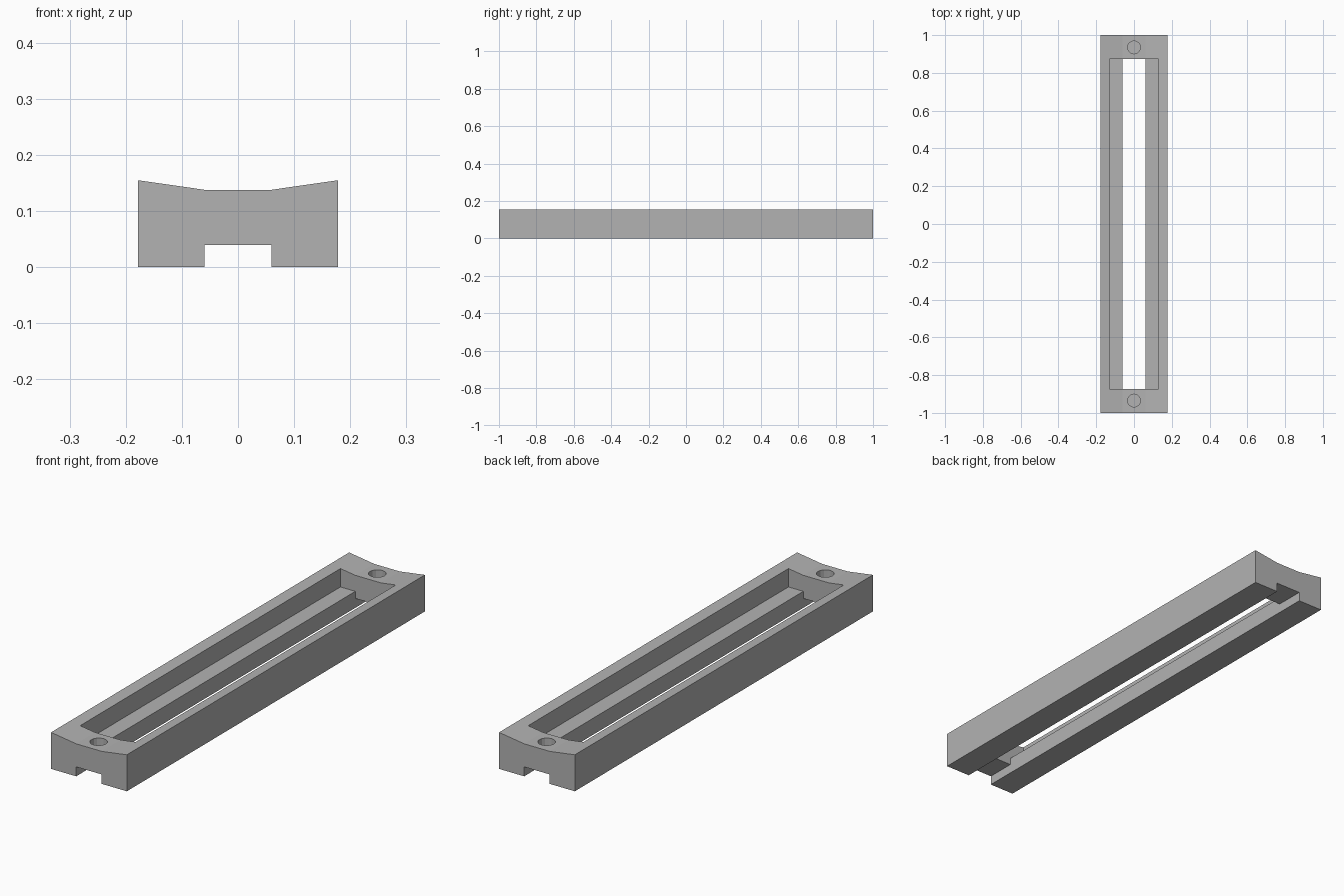
import bpy
import bmesh

if "Cube" in bpy.data.objects:
    bpy.data.objects.remove(bpy.data.objects["Cube"], do_unlink=True)

# Main sizes
HALF_W, SLOT_W, POCKET_W = 0.178, 0.06, 0.13
POCKET_END, HOLE_Y, HOLE_R = 0.873, 0.935, 0.034
CHANNEL_Z, FLOOR_Z, TOP_MID, TOP_EDGE = 0.04, 0.07, 0.138, 0.155

grey = bpy.data.materials.new("plain grey")
grey.use_nodes = True
colour = (0.45, 0.45, 0.45, 1)
grey.diffuse_color = colour
grey.node_tree.nodes["Principled BSDF"].inputs["Base Color"].default_value = colour


def extruded(name, half_profile, half_len):
    """Mirror a right-hand x,z profile and extrude it along y."""
    profile = half_profile + [(-x, z) for x, z in reversed(half_profile)]
    bm = bmesh.new()
    face = bm.faces.new([bm.verts.new((x, -half_len, z)) for x, z in profile])
    new = bmesh.ops.extrude_face_region(bm, geom=[face])["geom"]
    verts = [v for v in new if isinstance(v, bmesh.types.BMVert)]
    bmesh.ops.translate(bm, verts=verts, vec=(0, 2 * half_len, 0))
    bmesh.ops.recalc_face_normals(bm, faces=bm.faces)
    mesh = bpy.data.meshes.new(name)
    bm.to_mesh(mesh)
    bm.free()
    mesh.materials.append(grey)
    obj = bpy.data.objects.new(name, mesh)
    bpy.context.collection.objects.link(obj)
    return obj


def cut(target, cutter):
    """Subtract the cutter and remove it."""
    mod = target.modifiers.new(cutter.name, "BOOLEAN")
    mod.operation = "DIFFERENCE"
    mod.solver = "EXACT"
    mod.object = cutter
    cutter.hide_render = True
    bpy.context.view_layer.objects.active = target
    bpy.ops.object.modifier_apply(modifier=mod.name)
    bpy.data.objects.remove(cutter, do_unlink=True)


# Long bar with a dished top and a channel along the underside
frame = extruded("slotted_frame", [
    (SLOT_W, CHANNEL_Z), (SLOT_W, 0), (HALF_W, 0),
    (HALF_W, TOP_EDGE), (SLOT_W, TOP_MID)], 1)

# Stepped opening: wide pocket above, narrow slot through the floor
cut(frame, extruded("stepped_opening", [
    (SLOT_W, -0.1), (SLOT_W, FLOOR_Z), (POCKET_W, FLOOR_Z), (POCKET_W, 0.3)],
    POCKET_END))

# Blind screw hole at each end
for y in (-HOLE_Y, HOLE_Y):
    bpy.ops.mesh.primitive_cylinder_add(
        vertices=16, radius=HOLE_R, depth=0.2, location=(0, y, FLOOR_Z + 0.1))
    hole = bpy.context.object
    hole.name = "screw_hole"
    hole.data.materials.append(grey)
    cut(frame, hole)
